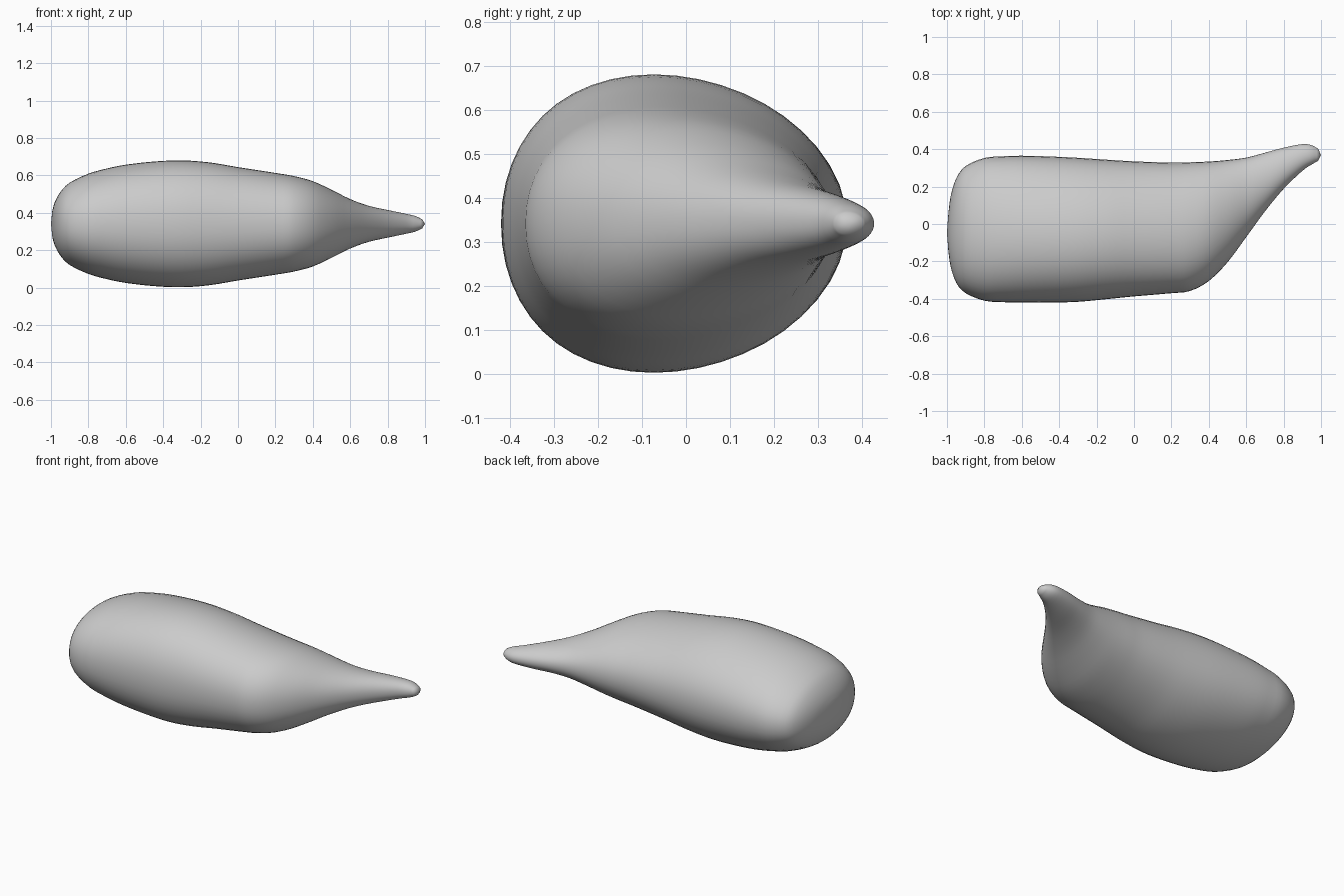
import bpy, bmesh, math
from mathutils import Vector

if "Cube" in bpy.data.objects:
    bpy.data.objects.remove(bpy.data.objects["Cube"])

# Body stations: x, front edge y, back edge y, half height
STATIONS = [
    (-0.993, -0.14, 0.05, 0.07), (-0.98, -0.23, 0.15, 0.115), (-0.95, -0.315, 0.245, 0.17),
    (-0.90, -0.37, 0.31, 0.22), (-0.80, -0.41, 0.353, 0.268), (-0.70, -0.418, 0.362, 0.296),
    (-0.60, -0.42, 0.365, 0.316), (-0.45, -0.42, 0.361, 0.333), (-0.30, -0.416, 0.354, 0.339),
    (-0.15, -0.402, 0.344, 0.328), (0.0, -0.387, 0.335, 0.303), (0.2, -0.37, 0.328, 0.272),
    (0.3, -0.358, 0.33, 0.255), (0.4, -0.305, 0.334, 0.228), (0.5, -0.205, 0.342, 0.182),
    (0.6, -0.07, 0.355, 0.132), (0.7, 0.067, 0.381, 0.096), (0.8, 0.188, 0.408, 0.074),
    (0.9, 0.284, 0.427, 0.053), (0.95, 0.318, 0.421, 0.041), (0.985, 0.338, 0.402, 0.024),
]
MID_Z = 0.341
SIDES = 48
STEPS = 3


def catmull(a, b, c, d, t):
    return 0.5 * (2 * b + (c - a) * t + (2 * a - 5 * b + 4 * c - d) * t * t
                  + (3 * b - a - 3 * c + d) * t ** 3)


def smooth_stations():
    pts = [Vector(s) for s in STATIONS]
    pad = [pts[0]] + pts + [pts[-1]]
    out = [catmull(*pad[i:i + 4], k / STEPS)
           for i in range(len(pts) - 1) for k in range(STEPS)]
    return out + [pts[-1]]


def section(bm, x, y0, y1, h):
    """Egg-shaped ring whose fullest point leans towards the front."""
    mid, half = (y0 + y1) / 2, (y1 - y0) / 2
    ring = []
    for i in range(SIDES):
        a = 2 * math.pi * i / SIDES
        c, s = math.cos(a), math.sin(a)
        z = math.copysign(abs(s) ** 0.94, s) * h
        ring.append(bm.verts.new((x, mid + half * (c - 0.11 * s * s), MID_Z + z)))
    return ring


# Lofted body with a drawn-out tip
bm = bmesh.new()
rings = [section(bm, *s) for s in smooth_stations()]
for r0, r1 in zip(rings, rings[1:]):
    for i in range(SIDES):
        j = (i + 1) % SIDES
        bm.faces.new((r0[i], r0[j], r1[j], r1[i]))

# Rounded end caps
for ring, pole in ((rings[0], (-1.0, -0.045, MID_Z)), (rings[-1], (1.0, 0.368, MID_Z))):
    tip = bm.verts.new(pole)
    for i in range(SIDES):
        bm.faces.new((ring[i], ring[(i + 1) % SIDES], tip))
bmesh.ops.recalc_face_normals(bm, faces=bm.faces)

mesh = bpy.data.meshes.new("tapered_body")
bm.to_mesh(mesh)
bm.free()
body = bpy.data.objects.new("tapered_body", mesh)
bpy.context.collection.objects.link(body)

grey = bpy.data.materials.new("light_grey")
grey.diffuse_color = (0.6, 0.6, 0.6, 1)
grey.use_nodes = True
grey.node_tree.nodes["Principled BSDF"].inputs["Base Color"].default_value = grey.diffuse_color
mesh.materials.append(grey)
for p in mesh.polygons:
    p.use_smooth = True
